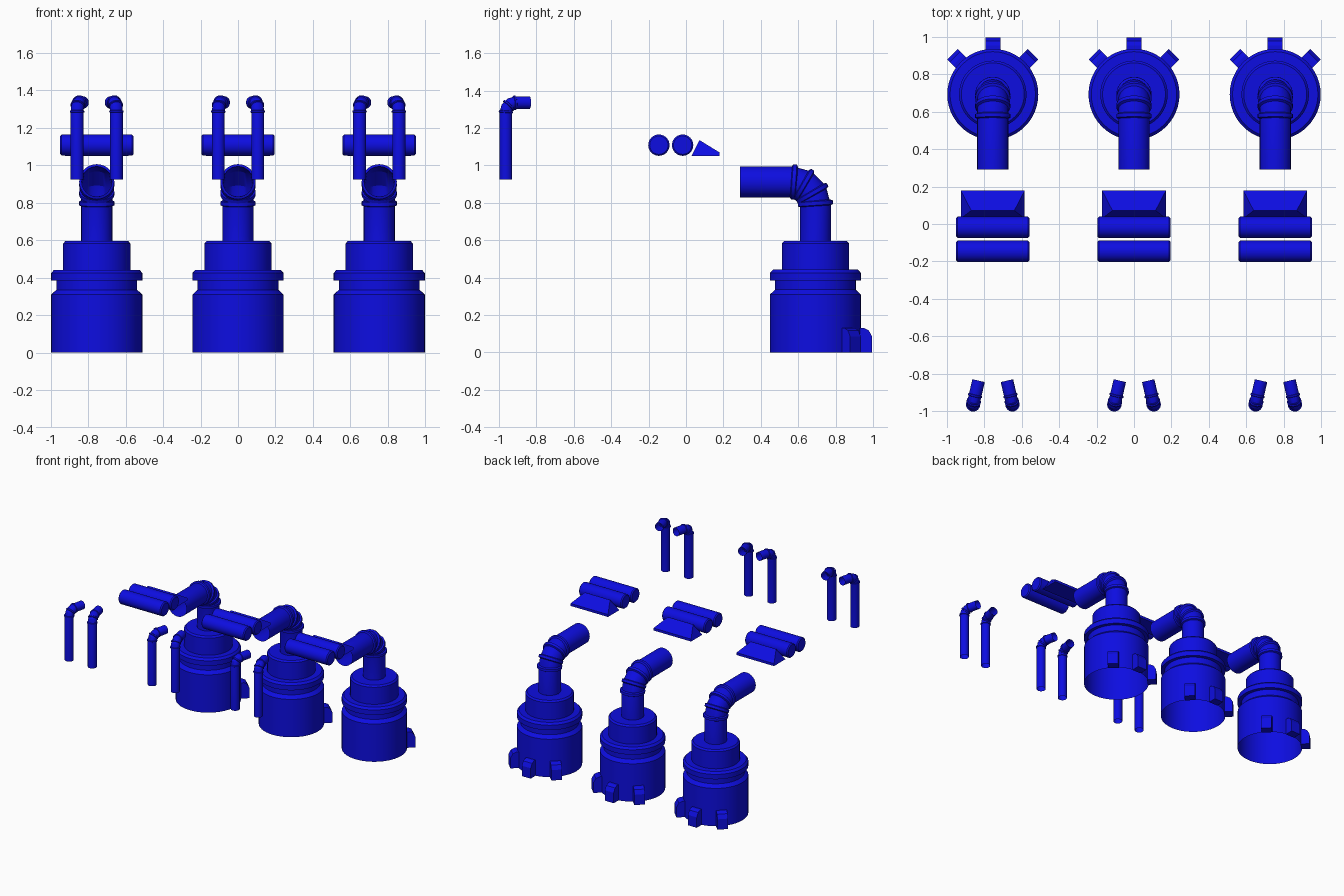
import bpy, bmesh, math
from mathutils import Vector, Matrix

cube = bpy.data.objects.get("Cube")
if cube:
    bpy.data.objects.remove(cube)

BLUE = (0.004, 0.004, 0.75, 1)
mat = bpy.data.materials.new("deep blue")
mat.use_nodes = True
mat.diffuse_color = BLUE
mat.node_tree.nodes["Principled BSDF"].inputs["Base Color"].default_value = BLUE


def finish(name, bm, place=None, smooth=True):
    if place is not None:
        bmesh.ops.transform(bm, matrix=place, verts=bm.verts)
    bmesh.ops.recalc_face_normals(bm, faces=bm.faces)
    mesh = bpy.data.meshes.new(name)
    bm.to_mesh(mesh)
    bm.free()
    mesh.materials.append(mat)
    obj = bpy.data.objects.new(name, mesh)
    bpy.context.collection.objects.link(obj)
    if smooth:
        bpy.ops.object.select_all(action="DESELECT")
        obj.select_set(True)
        bpy.context.view_layer.objects.active = obj
        bpy.ops.object.shade_smooth_by_angle(angle=math.radians(25))
    return obj


def sweep(name, rings, place, sides=32, cap=False):
    """Skin circles lying in planes; each ring is (y, z, tilt, radius)."""
    bm = bmesh.new()
    loops = []
    for y, z, tilt, r in rings:
        loop = []
        for i in range(sides):
            a = 2 * math.pi * i / sides
            # tilt 0 faces up, tilt 90 degrees faces the front (-y)
            off = Vector((math.cos(a), math.sin(a) * math.cos(tilt), math.sin(a) * math.sin(tilt)))
            loop.append(bm.verts.new(Vector((0, y, z)) + off * r))
        loops.append(loop)
    for a, b in zip(loops, loops[1:]):
        for i in range(sides):
            j = (i + 1) % sides
            bm.faces.new((a[i], a[j], b[j], b[i]))
    if cap:
        bm.faces.new(loops[0])
        bm.faces.new(loops[-1])
    return finish(name, bm, place)


def bent_pipe(name, place, r, bottom, bend_z, bend_r, reach, sides, bands):
    """Upright pipe turning to -y through a mitred elbow, with raised bands."""
    def at(deg, radius, shift=0):
        t = math.radians(deg)
        return (-bend_r * (1 - math.cos(t)) - shift * math.sin(t),
                bend_z + bend_r * math.sin(t) + shift * math.cos(t), t, radius)
    rings = [(0, bottom, 0, r)] + [at(d, r) for d in (0, 30, 60, 90)]
    rings.append((-reach, bend_z + bend_r, math.pi / 2, r))
    sweep(name, rings, place, sides)
    w = r * 0.12
    for n, deg in enumerate(bands):
        sweep(f"{name}_band_{n + 1}",
              [at(deg, r * 0.97, -w * 1.6), at(deg, r * 1.13, -w),
               at(deg, r * 1.13, w), at(deg, r * 0.97, w * 1.6)], place, sides)


def prism(name, base, top, place):
    """Solid joining two matching outlines of points."""
    bm = bmesh.new()
    a = [bm.verts.new(p) for p in base]
    b = [bm.verts.new(p) for p in top]
    n = len(a)
    bm.faces.new(a)
    bm.faces.new(b)
    for i in range(n):
        j = (i + 1) % n
        bm.faces.new((a[i], a[j], b[j], b[i]))
    return finish(name, bm, place, smooth=False)


DRUM = [(0.243, 0), (0.243, 0.31), (0.216, 0.335), (0.216, 0.385), (0.243, 0.385),
        (0.243, 0.425), (0.228, 0.442), (0.18, 0.442), (0.18, 0.582), (0.168, 0.595),
        (0.083, 0.595)]
FIN = [(0.235, 0), (0.303, 0), (0.303, 0.085), (0.285, 0.118), (0.26, 0.13), (0.235, 0.13)]

for label, x in (("right", -0.754), ("middle", 0), ("left", 0.754)):
    stand = Matrix.Translation((x, 0.692, 0))

    # stepped drum, open underneath
    sweep(f"drum_{label}", [(0, z, 0, r) for r, z in DRUM], stand, 48)

    # three fins around the back of the drum
    for deg in (45, 90, 135):
        turn = stand @ Matrix.Rotation(math.radians(deg), 4, "Z")
        prism(f"fin_{label}_{deg}", [(r, -0.04, z) for r, z in FIN],
              [(r, 0.04, z) for r, z in FIN], turn)

    # large spout
    bent_pipe(f"spout_{label}", stand, 0.083, 0.595, 0.788, 0.124, 0.402, 32, (4, 30, 60, 86))

    # two round bars lying side to side
    for n, y in enumerate((-0.145, -0.018)):
        lie = Matrix.Translation((x, y, 1.108)) @ Matrix.Rotation(math.pi / 2, 4, "Z")
        sweep(f"bar_{label}_{n + 1}",
              [(s, 0, math.pi / 2, r) for s, r in
               ((-0.195, 0.049), (-0.187, 0.057), (0.187, 0.057), (0.195, 0.049))],
              lie, 32, cap=True)

    # wedge with hipped ends behind the bars
    prism(f"wedge_{label}",
          [(-0.17, 0.03, 1.05), (-0.17, 0.178, 1.05), (-0.17, 0.178, 1.07), (-0.115, 0.072, 1.135)],
          [(0.17, 0.03, 1.05), (0.17, 0.178, 1.05), (0.17, 0.178, 1.07), (0.115, 0.072, 1.135)],
          Matrix.Translation((x, 0, 0)))

    # pair of slim pipes, bent backwards and slightly inwards
    for side, s in (("a", -1), ("b", 1)):
        spot = Matrix.Translation((x + s * 0.105, -0.963, 0))
        spin = Matrix.Rotation(math.pi + s * math.radians(13), 4, "Z")
        bent_pipe(f"slim_pipe_{label}_{side}", spot @ spin, 0.034, 0.925, 1.283, 0.052,
                  0.13, 20, (4, 45, 86))
